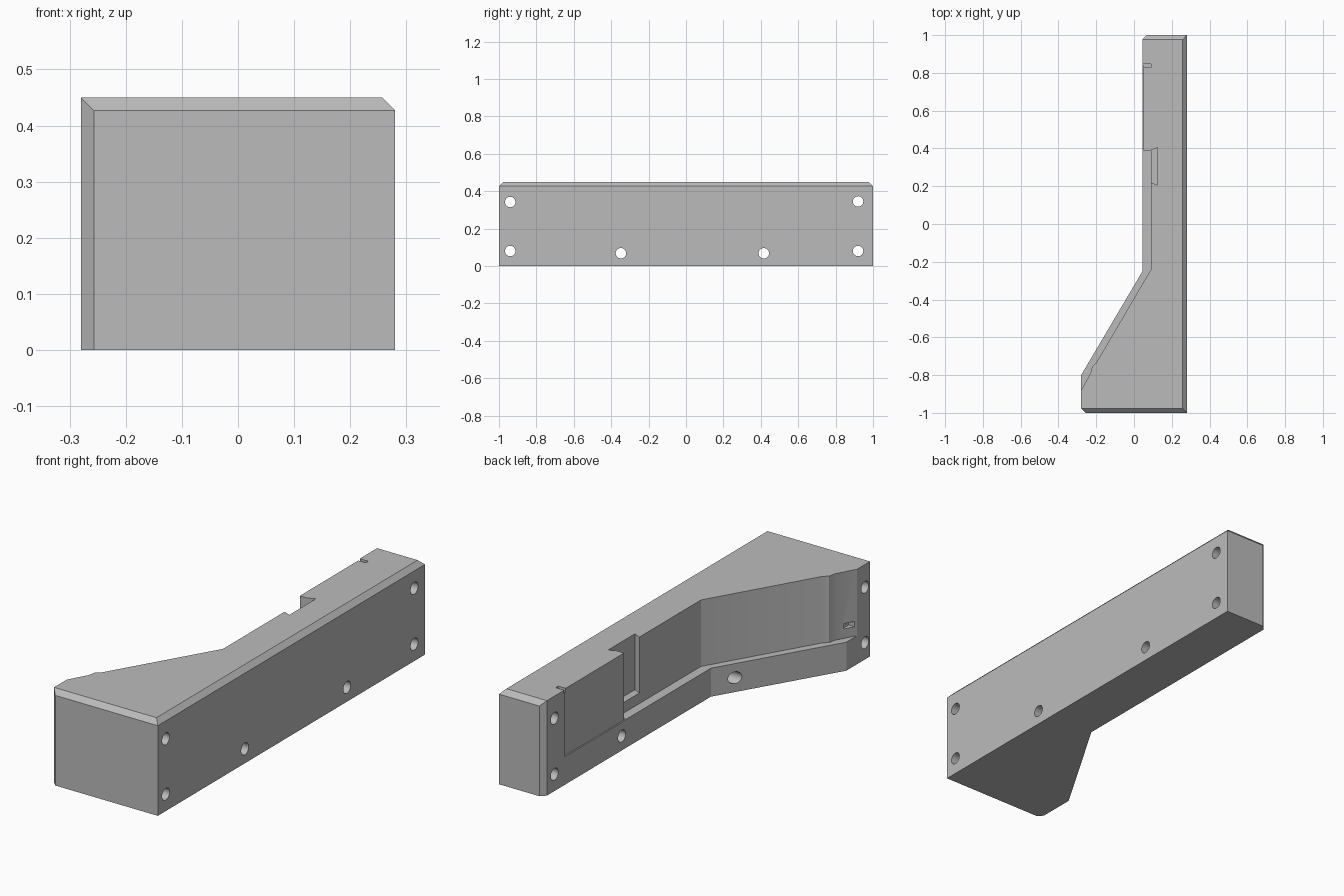
import bpy, bmesh
from math import radians
from mathutils import Matrix

old = bpy.data.objects.get("Cube")
if old:
    bpy.data.objects.remove(old)

grey = bpy.data.materials.new("plain grey")
grey.use_nodes = True
COLOUR = (0.5, 0.5, 0.5, 1)
grey.diffuse_color = COLOUR
grey.node_tree.nodes["Principled BSDF"].inputs["Base Color"].default_value = COLOUR


def to_object(name, bm):
    bmesh.ops.recalc_face_normals(bm, faces=bm.faces)
    mesh = bpy.data.meshes.new(name)
    bm.to_mesh(mesh)
    bm.free()
    mesh.materials.append(grey)
    ob = bpy.data.objects.new(name, mesh)
    bpy.context.collection.objects.link(ob)
    return ob


def prism(outline, low, high):
    bm = bmesh.new()
    face = bm.faces.new([bm.verts.new((x, y, low)) for x, y in outline])
    up = bmesh.ops.extrude_face_region(bm, geom=[face])["geom"]
    bmesh.ops.translate(bm, vec=(0, 0, high - low),
                        verts=[v for v in up if isinstance(v, bmesh.types.BMVert)])
    bmesh.ops.recalc_face_normals(bm, faces=bm.faces)
    return bm


def rectangle(x0, x1, y0, y1):
    return [(x0, y0), (x1, y0), (x1, y1), (x0, y1)]


def cut(body, name, bm):
    cutter = to_object(name, bm)
    cutter.hide_render = True
    mod = body.modifiers.new(name, 'BOOLEAN')
    mod.operation = 'DIFFERENCE'
    mod.solver = 'EXACT'
    mod.object = cutter
    bpy.ops.object.modifier_apply(modifier=mod.name)
    bpy.data.objects.remove(cutter)


# Main block: angled foot at the front, chamfered end corners
C = 0.023
H = 0.45
outline = [(-0.28 + C, -1), (0.28, -1), (0.28, 1), (0.045 + C, 1), (0.045, 1 - C),
           (0.045, -0.25), (-0.28, -0.8), (-0.28, C - 1)]
bm = prism(outline, 0, H)

# Top chamfers along the front, back and outer side
for point, normal in (((0, -1, H - C), (0, -1, 1)),
                      ((0, 1, H - C), (0, 1, 1)),
                      ((0.28, 0, H - C), (1, 0, 1))):
    bmesh.ops.bisect_plane(bm, geom=bm.verts[:] + bm.edges[:] + bm.faces[:], dist=1e-5,
                           plane_co=point, plane_no=normal, clear_outer=True)
    bmesh.ops.holes_fill(bm, edges=[e for e in bm.edges if e.is_boundary], sides=0)
body = to_object("mounting_block", bm)
bpy.context.view_layer.objects.active = body
body.select_set(True)

# Long open pocket above the ledge, following the angled side
pocket = [(0.09, 0.39), (0.09, -0.24), (-0.2, -0.735), (-0.222, -0.755),
          (-0.23, -0.79), (-0.28, -0.88), (-0.4, -0.88), (-0.4, 0.39)]
cut(body, "pocket_cutter", prism(pocket, 0.135, 0.6))

# Deeper recess next to the panel
recess = [(0.07, 0.22), (0.09, 0.22), (0.125, 0.205), (0.125, 0.405), (0.09, 0.39), (0.07, 0.385)]
cut(body, "recess_cutter", prism(recess, 0.185, 0.6))

# Slightly sunk panel face with a groove and notch at its far end
cut(body, "panel_cutter", prism(rectangle(0, 0.051, 0.38, 0.84), 0.133, 0.6))
cut(body, "notch_cutter", prism(rectangle(0, 0.09, 0.828, 0.847), 0.435, 0.6))

# Small slot in the front end of the pocket
cut(body, "slot_cutter", prism(rectangle(-0.3, -0.243, -0.87, -0.825), 0.18, 0.205))

# Bolt holes straight through the block
for y, z in ((-0.94, 0.342), (-0.94, 0.08), (-0.348, 0.068),
             (0.416, 0.068), (0.92, 0.345), (0.92, 0.08)):
    bm = bmesh.new()
    bmesh.ops.create_cone(bm, cap_ends=True, segments=32, radius1=0.028, radius2=0.028, depth=1,
                          matrix=Matrix.Translation((0, y, z)) @ Matrix.Rotation(radians(90), 4, 'Y'))
    cut(body, "hole_cutter", bm)

bpy.ops.object.shade_smooth_by_angle(angle=radians(25))
